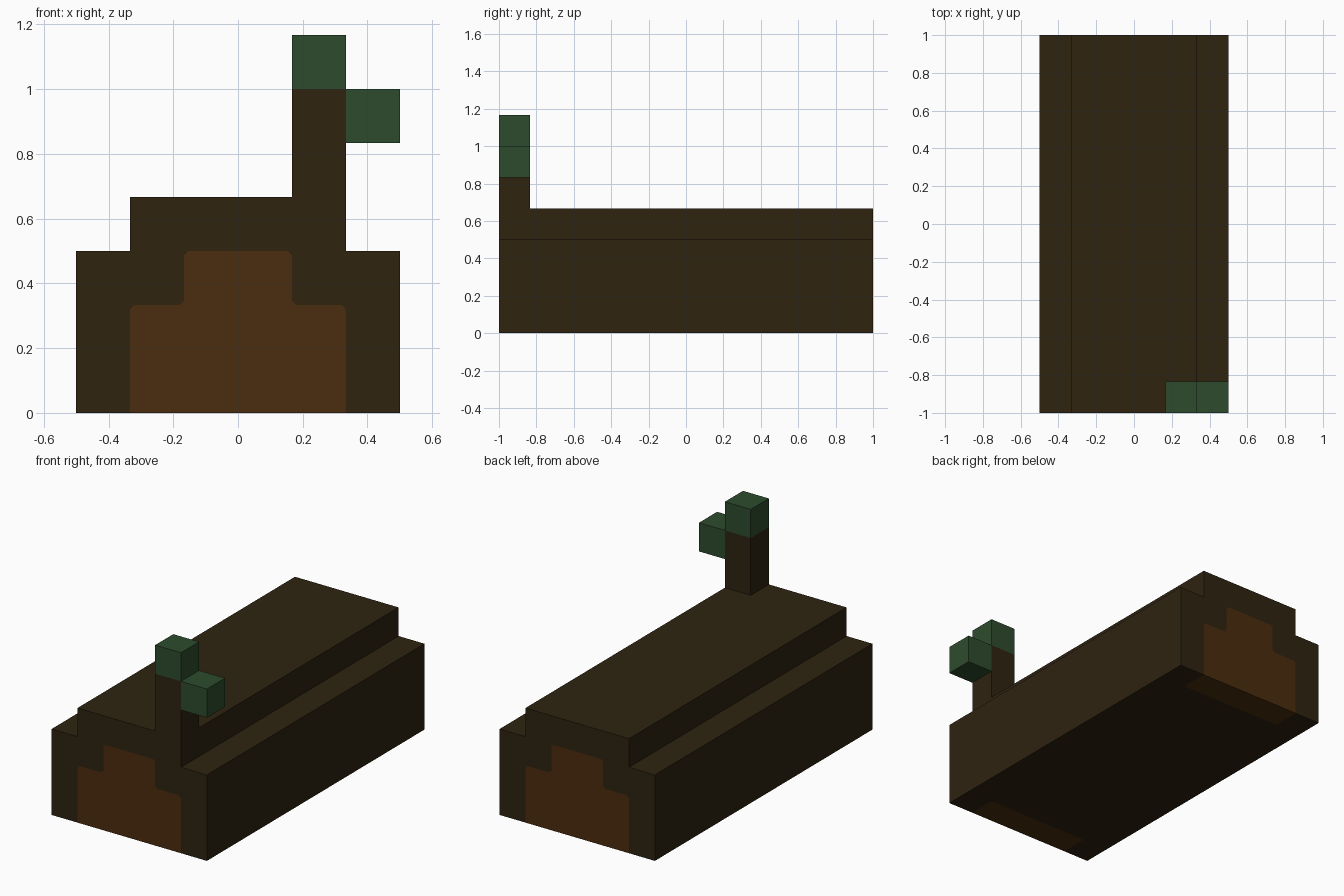
import bpy
import bmesh

cube = bpy.data.objects.get("Cube")
if cube:
    bpy.data.objects.remove(cube, do_unlink=True)

U = 1 / 6      # block size
C = 0.013      # small corner cut on the bare wood patches


def linear(v):
    v /= 255
    return v / 12.92 if v <= 0.04045 else ((v + 0.055) / 1.055) ** 2.4


def material(name, rgb):
    mat = bpy.data.materials.new(name)
    mat.use_nodes = True
    col = tuple(linear(v) for v in rgb) + (1.0,)
    mat.diffuse_color = col
    bsdf = mat.node_tree.nodes["Principled BSDF"]
    bsdf.inputs["Base Color"].default_value = col
    bsdf.inputs["Roughness"].default_value = 0.9
    return mat


bark = material("dark bark", (46, 35, 16))
wood = material("bare wood", (75, 44, 14))
leaf = material("leaf green", (46, 75, 45))


def make_object(name, bm, mats):
    bmesh.ops.recalc_face_normals(bm, faces=bm.faces)
    mesh = bpy.data.meshes.new(name)
    bm.to_mesh(mesh)
    bm.free()
    for m in mats:
        mesh.materials.append(m)
    obj = bpy.data.objects.new(name, mesh)
    bpy.context.scene.collection.objects.link(obj)
    return obj


def box(name, lo, hi, mat):
    bm = bmesh.new()
    bmesh.ops.create_cube(bm, size=1)
    for v in bm.verts:
        v.co = [(l + h) / 2 + c * (h - l) for l, h, c in zip(lo, hi, v.co)]
    return make_object(name, bm, [mat])


def mirrored(half):
    """Right half of an outline, continued over to the left half."""
    return half + [(-x, z) for x, z in reversed(half)]


# Log: stepped profile with wood patches cut into the ends and underside
outer = mirrored([(3 * U, 0), (3 * U, 3 * U), (2 * U, 3 * U), (2 * U, 4 * U)])
inner = mirrored([(2 * U, 0), (2 * U, 2 * U - C), (2 * U - C, 2 * U), (U + C, 2 * U),
                  (U, 2 * U + C), (U, 3 * U - C), (U - C, 3 * U)])
# Underside patch outline: x and distance in from the end
under = mirrored([(2 * U, 0), (2 * U, U - C), (2 * U - C, U)])

bm = bmesh.new()
verts = {}


def face(points, slot):
    vs = []
    for p in points:
        key = tuple(round(c, 5) for c in p)
        if key not in verts:
            verts[key] = bm.verts.new(key)
        vs.append(verts[key])
    bm.faces.new(vs).material_index = slot


bottom = []
for end in (-1, 1):
    face([(x, end, z) for x, z in outer + inner[::-1]], 0)
    face([(x, end, z) for x, z in inner], 1)
    patch = [(x, end * (1 - d), 0) for x, d in under]
    face(patch, 1)
    edge = [(3 * U, end, 0)] + patch + [(-3 * U, end, 0)]
    bottom += edge if end < 0 else edge[::-1]
face(bottom, 0)
for (x0, z0), (x1, z1) in zip(outer, outer[1:]):
    face([(x0, -1, z0), (x1, -1, z1), (x1, 1, z1), (x0, 1, z0)], 0)
make_object("log", bm, [bark, wood])

# Twig standing at the front end, with its two leaf blocks
front, back = -1, -1 + U
box("twig", (U, front, 4 * U), (2 * U, back, 6 * U), bark)
box("top_leaf", (U, front, 6 * U), (2 * U, back, 7 * U), leaf)
box("side_leaf", (2 * U, front, 5 * U), (3 * U, back, 6 * U), leaf)
